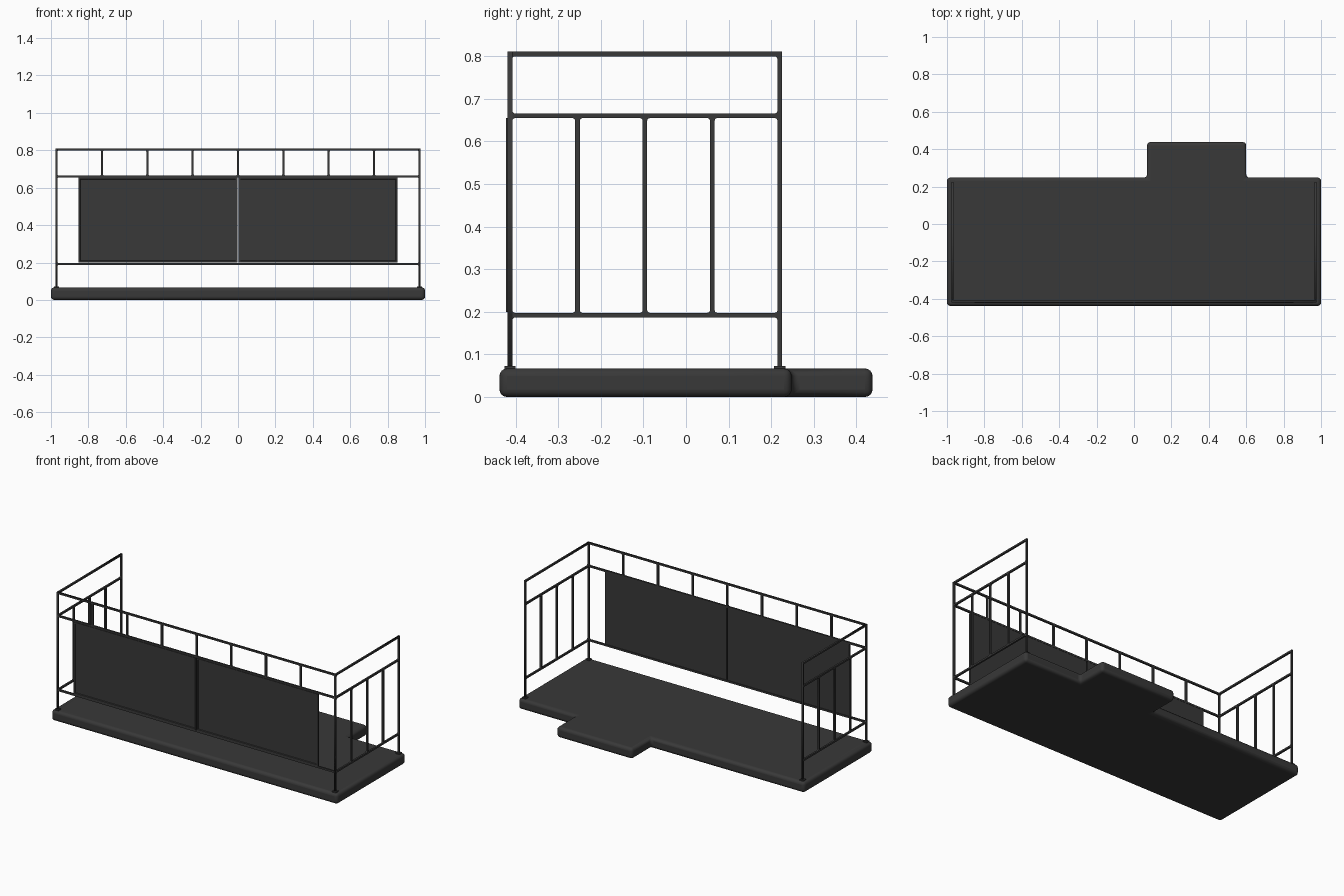
import bpy, bmesh
from math import sin, cos, pi, radians
from mathutils import Matrix

cube = bpy.data.objects.get("Cube")
if cube:
    bpy.data.objects.remove(cube, do_unlink=True)

mat = bpy.data.materials.new("dark grey metal")
mat.use_nodes = True
GREY = (0.04, 0.04, 0.04, 1)
mat.diffuse_color = GREY
mat.node_tree.nodes["Principled BSDF"].inputs["Base Color"].default_value = GREY

BAR = 0.011            # rail and post thickness
FLOOR = 0.067
POST_X, FRONT_Y, BACK_Y = 0.97, -0.413, 0.22
LOW, MID, TOP = 0.192, 0.66, 0.805


def add_mesh(name, bm):
    mesh = bpy.data.meshes.new(name)
    bm.to_mesh(mesh)
    bm.free()
    mesh.materials.append(mat)
    ob = bpy.data.objects.new(name, mesh)
    bpy.context.collection.objects.link(ob)
    return ob


def box(name, x0, x1, y0, y1, z0, z1):
    bm = bmesh.new()
    bmesh.ops.create_cube(bm, size=1)
    bmesh.ops.scale(bm, vec=(x1 - x0, y1 - y0, z1 - z0), verts=bm.verts)
    bmesh.ops.translate(bm, vec=((x0 + x1) / 2, (y0 + y1) / 2, (z0 + z1) / 2), verts=bm.verts)
    return add_mesh(name, bm)


def rounded_rect(u0, u1, v0, v1, r):
    """Outline with small fillets where bars meet."""
    pts = []
    corners = [(u1 - r, v1 - r), (u0 + r, v1 - r), (u0 + r, v0 + r), (u1 - r, v0 + r)]
    for i, (cu, cv) in enumerate(corners):
        for k in range(4):
            a = (i + k / 3) * pi / 2
            pts.append((cu + r * cos(a), cv + r * sin(a)))
    return pts


def railing(name, u0, u1, openings, matrix):
    """Flat frame of bars, given the bar centre lines around each opening."""
    h = BAR / 2
    loops = [[(u0 - h, FLOOR - BAR), (u1 + h, FLOOR - BAR), (u1 + h, TOP + h), (u0 - h, TOP + h)]]
    for a, b, c, d in openings:
        loops.append(rounded_rect(a + h, b - h, c + h, d - h, 0.006))
    curve = bpy.data.curves.new(name, "CURVE")
    curve.dimensions = "2D"
    curve.fill_mode = "BOTH"
    curve.extrude = h
    for pts in loops:
        s = curve.splines.new("POLY")
        s.points.add(len(pts) - 1)
        for p, (u, v) in zip(s.points, pts):
            p.co = (u, v, 0, 1)
        s.use_cyclic_u = True
    curve.materials.append(mat)
    ob = bpy.data.objects.new(name, curve)
    ob.matrix_world = matrix
    bpy.context.collection.objects.link(ob)


def cells(u0, u1, n, z0, z1):
    w = (u1 - u0) / n
    return [(u0 + i * w, u0 + (i + 1) * w, z0, z1) for i in range(n)]


# Floor slab with rear landing, rounded edges
outline = [(-1, -0.438), (1, -0.438), (1, 0.248), (0.6, 0.248),
           (0.6, 0.438), (0.07, 0.438), (0.07, 0.248), (-1, 0.248)]
bm = bmesh.new()
base = bm.faces.new([bm.verts.new((x, y, 0)) for x, y in outline])
ext = bmesh.ops.extrude_face_region(bm, geom=[base])
bmesh.ops.translate(bm, vec=(0, 0, FLOOR),
                    verts=[g for g in ext["geom"] if isinstance(g, bmesh.types.BMVert)])
bmesh.ops.recalc_face_normals(bm, faces=bm.faces)
slab = add_mesh("floor_slab", bm)
bev = slab.modifiers.new("rounded edges", "BEVEL")
bev.width = 0.018
bev.segments = 4
bpy.context.view_layer.objects.active = slab
slab.select_set(True)
bpy.ops.object.shade_smooth_by_angle(angle=radians(40))
slab.select_set(False)

# Front railing: short balusters above, one wide opening for the panels
upright = Matrix.Rotation(pi / 2, 4, "X")
railing("front_railing", -POST_X, POST_X,
        cells(-POST_X, POST_X, 8, MID, TOP)
        + cells(-POST_X, POST_X, 1, LOW, MID)
        + cells(-POST_X, POST_X, 1, FLOOR - BAR / 2, LOW),
        Matrix.Translation((0, FRONT_Y, 0)) @ upright)

# Side railings with tall balusters
for side, sx in (("left", 1), ("right", -1)):
    railing(side + "_railing", FRONT_Y, BACK_Y,
            cells(FRONT_Y, BACK_Y, 1, MID, TOP)
            + cells(FRONT_Y, BACK_Y, 4, LOW, MID)
            + cells(FRONT_Y, BACK_Y, 1, FLOOR - BAR / 2, LOW),
            Matrix.Translation((sx * POST_X, 0, 0)) @ Matrix.Rotation(pi / 2, 4, "Z") @ upright)
    # Post feet
    for end, y in (("front", FRONT_Y), ("back", BACK_Y)):
        box(f"{side}_{end}_foot", sx * POST_X - 0.013, sx * POST_X + 0.013,
            y - 0.013, y + 0.013, FLOOR - 0.004, FLOOR + 0.006)

# Infill panels with a raised border on the front
for side, x0, x1 in (("left", 0.004, 0.853), ("right", -0.853, -0.004)):
    panel = box(side + "_panel", x0, x1, -0.422, -0.409, 0.199, 0.655)
    bm = bmesh.new()
    bm.from_mesh(panel.data)
    bm.normal_update()
    front = [f for f in bm.faces if f.normal.y < -0.9]
    bmesh.ops.inset_region(bm, faces=front, thickness=0.012)
    bmesh.ops.inset_region(bm, faces=front, thickness=0.003, depth=-0.005)
    bm.to_mesh(panel.data)
    bm.free()
